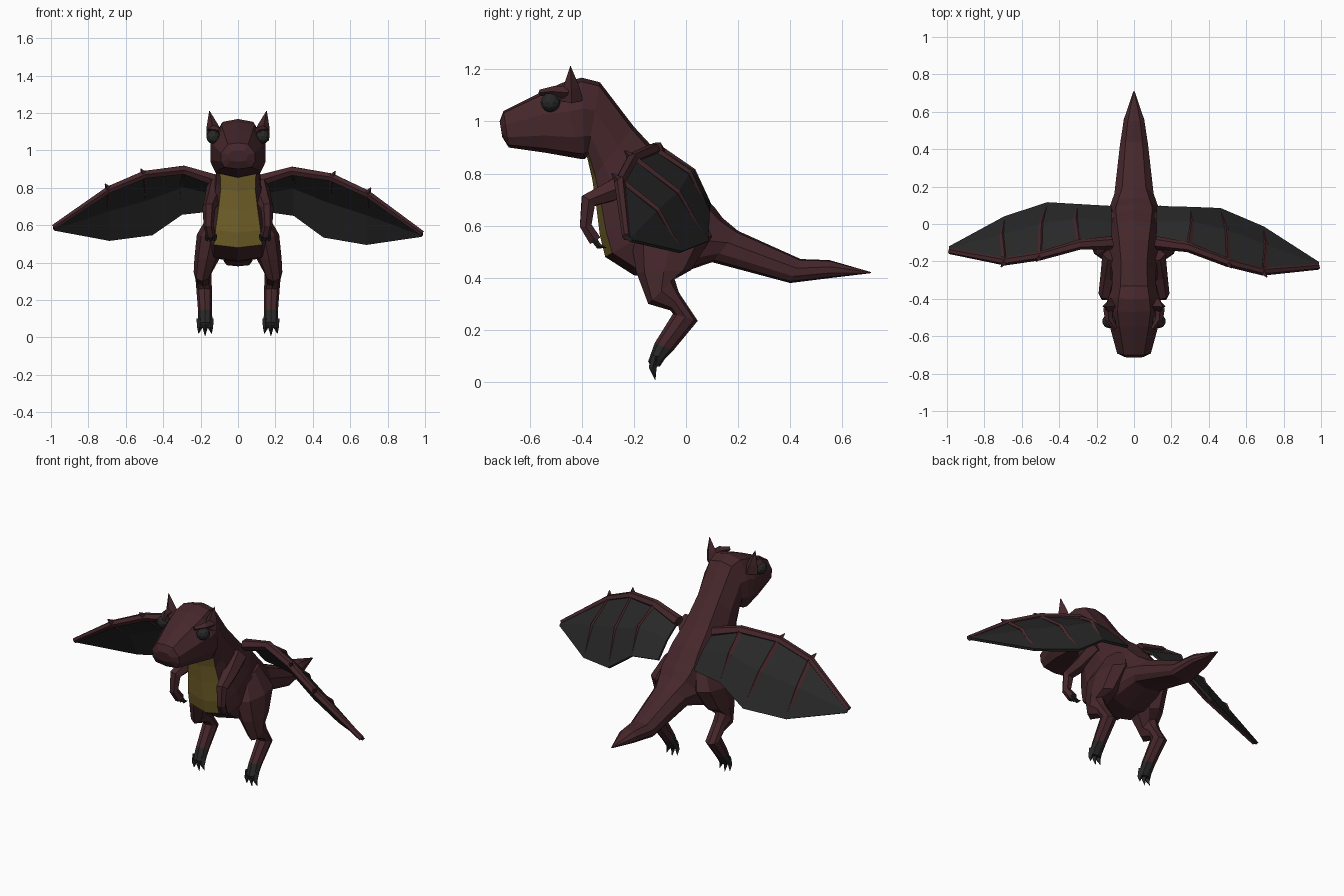
import bpy, bmesh, math
from mathutils import Vector as V

if "Cube" in bpy.data.objects:
    bpy.data.objects.remove(bpy.data.objects["Cube"])


def material(name, rgb):
    m = bpy.data.materials.new(name)
    m.diffuse_color = (*rgb, 1)
    m.use_nodes = True
    m.node_tree.nodes["Principled BSDF"].inputs["Base Color"].default_value = m.diffuse_color
    return m


RED = material("maroon hide", (0.06, 0.02, 0.024))
DARK = material("dark membrane", (0.02, 0.021, 0.02))
GOLD = material("belly yellow", (0.19, 0.135, 0.025))


def make(name, bm, mats):
    bmesh.ops.recalc_face_normals(bm, faces=bm.faces)
    me = bpy.data.meshes.new(name)
    bm.to_mesh(me)
    bm.free()
    for m in mats:
        me.materials.append(m)
    ob = bpy.data.objects.new(name, me)
    bpy.context.collection.objects.link(ob)
    return ob


def loft(name, rings, mats, special=None):
    """Skin closed rings; special(i, j) marks faces using the second material."""
    bm = bmesh.new()
    vs = [[bm.verts.new(p) for p in r] for r in rings]
    n = len(vs[0])
    for i in range(len(vs) - 1):
        for j in range(n):
            k = (j + 1) % n
            f = bm.faces.new((vs[i][j], vs[i][k], vs[i + 1][k], vs[i + 1][j]))
            if special and special(i, j):
                f.material_index = 1
    bm.faces.new(vs[0])
    bm.faces.new(vs[-1][::-1])
    return make(name, bm, mats)


def tube(name, path, mat, ref, n=6):
    """Tapered tube along (point, radius) stations."""
    pts = [V(p) for p, r in path]
    rings = []
    for i, (p, r) in enumerate(path):
        t = (pts[min(i + 1, len(pts) - 1)] - pts[max(i - 1, 0)]).normalized()
        u = (V(ref) - t * t.dot(V(ref))).normalized()
        w = t.cross(u)
        rings.append([pts[i] + (u * math.cos(a) + w * math.sin(a)) * r
                      for a in (2 * math.pi * k / n for k in range(n))])
    return loft(name, rings, [mat])


# Body, head and tail: (top y, z), (bottom y, z), half width
SECTION = [(0, 1), (.6, .95), (1, .62), (1, .28), (.8, .07), (0, 0),
           (-.8, .07), (-1, .28), (-1, .62), (-.6, .95)]
BODY = [((-.715, 1.0), (-.705, .94), .05),
        ((-.70, 1.04), (-.68, .90), .09),
        ((-.55, 1.115), (-.54, .88), .13),
        ((-.47, 1.15), (-.41, .857), .148),
        ((-.40, 1.168), (-.39, .855), .138),
        ((-.33, 1.15), (-.38, .865), .12),
        ((-.20, .98), (-.36, .78), .115),
        ((-.08, .85), (-.345, .68), .13),
        ((.02, .77), (-.33, .56), .15),
        ((.08, .70), (-.31, .48), .16),
        ((.11, .67), (-.20, .41), .16),
        ((.14, .63), (-.06, .405), .14),
        ((.20, .58), (.10, .46), .105),
        ((.44, .472), (.40, .38), .075),
        ((.55, .468), (.56, .40), .055),
        ((.71, .422), (.71, .418), .003)]
rings = []
for t, b, w in BODY:
    rings.append([(x * w, b[0] + (t[0] - b[0]) * h, b[1] + (t[1] - b[1]) * h)
                  for x, h in SECTION])
loft("body", rings, [RED, GOLD], lambda i, j: 5 <= i <= 8 and j in (4, 5))

# Leg stations: front (y, z), back (y, z), x centre, half width
LEG = [((-.15, .66), (.04, .68), .10, .05),
       ((-.21, .54), (.10, .56), .14, .08),
       ((-.19, .42), (.02, .43), .165, .068),
       ((-.145, .30), (-.045, .40), .19, .047),
       ((-.06, .275), (-.028, .345), .185, .042),
       ((-.05, .262), (.045, .235), .18, .042),
       ((-.12, .15), (-.05, .12), .176, .037)]
FOOT = [LEG[-1], ((-.145, .08), (-.08, .09), .176, .04),
        ((-.135, .06), (-.10, .06), .176, .035)]


def limb(name, stations, mat, s):
    rings = []
    for f, b, cx, w in stations:
        f, b = V((0, *f)), V((0, *b))
        rings.append([(f + b) / 2 + (f - b) / 2 * math.cos(a)
                      + V((s * (cx + w * math.sin(a)), 0, 0))
                      for a in (k * math.pi / 4 for k in range(8))])
    loft(name, rings, [mat])


# Wing outline, leading and trailing edges from root to tip
LEAD = [(.12, -.10, .84), (.29, -.11, .895), (.50, -.17, .87),
        (.69, -.20, .79), (.985, -.145, .59)]
TRAIL = [(.12, .09, .68), (.30, .10, .66), (.46, .11, .55),
         (.69, .035, .52), (.985, -.125, .575)]

for s, side in ((1, "right"), (-1, "left")):
    limb(side + "_leg", LEG, RED, s)
    limb(side + "_foot", FOOT, DARK, s)
    for i, dx in enumerate((-.028, 0, .028)):
        x = s * (.176 + dx)
        tube(f"{side}_toe_claw_{i}", [((x, -.115, .10), .018), ((x, -.128, .055), .015),
             ((x + s * dx * .25, -.118, .008 if dx == 0 else .02), .001)], DARK, (1, 0, 0), 4)

    # Arm and finger claws
    tube(side + "_arm", [((s * .11, -.17, .80), .06), ((s * .135, -.28, .735), .045),
         ((s * .155, -.375, .695), .035), ((s * .158, -.385, .60), .026),
         ((s * .145, -.35, .545), .027)], RED, (1, 0, 0))
    for i, dx in enumerate((-.02, 0, .02)):
        x = s * (.145 + dx)
        tube(f"{side}_finger_claw_{i}", [((x, -.355, .55), .012), ((x, -.335, .522), .011),
             ((x, -.305, .515), .001)], DARK, (1, 0, 0), 4)

    # Ear, brow and eye
    tube(side + "_ear", [((s * .125, -.44, 1.08), .045), ((s * .137, -.44, 1.13), .032),
         ((s * .153, -.443, 1.212), .001)], RED, (1, 0, 0), 4)
    tube(side + "_brow", [((s * .10, -.56, 1.11), .012), ((s * .135, -.51, 1.115), .02),
         ((s * .14, -.45, 1.11), .025)], RED, (1, 0, 0), 4)
    bm = bmesh.new()
    bmesh.ops.create_icosphere(bm, subdivisions=2, radius=.038)
    bmesh.ops.translate(bm, verts=bm.verts, vec=(s * .132, -.52, 1.073))
    make(side + "_eye", bm, [DARK])

    # Wings: the right one is swept slightly further forward and down
    def place(p):
        d = max(0, p[0] - .15) if s > 0 else 0
        return V((s * p[0], p[1] - .1 * d, p[2] - .04 * d))
    lead, trail = [place(p) for p in LEAD], [place(p) for p in TRAIL]
    bulge = [.01, .03, .03, .025, 0]
    mid = [(a + b) / 2 + V((0, h, h)) for a, b, h in zip(lead, trail, bulge)]
    bm = bmesh.new()
    rows = [[bm.verts.new(p) for p in row] for row in (lead, mid, trail)]
    for a, b in zip(rows, rows[1:]):
        for i in range(4):
            bm.faces.new((a[i], a[i + 1], b[i + 1], b[i]))
    mod = make(side + "_wing_membrane", bm, [DARK]).modifiers.new("thickness", "SOLIDIFY")
    mod.thickness, mod.offset = .016, 0

    radii = [.035, .027, .024, .022, .016]
    tube(side + "_wing_arm", list(zip(lead, radii)), RED, (0, 1, 0))
    for i in (1, 2, 3):
        tube(f"{side}_wing_finger_{i}", [(lead[i], .018),
             (mid[i] + V((s * .015, 0, 0)), .014), (trail[i], .007)], RED, (1, 0, 0), 4)
    for i in (2, 3):
        tube(f"{side}_wing_spur_{i}", [(lead[i], .022),
             (lead[i] + V((s * .02, -.03, .032)), .003)], RED, (1, 0, 0), 4)
